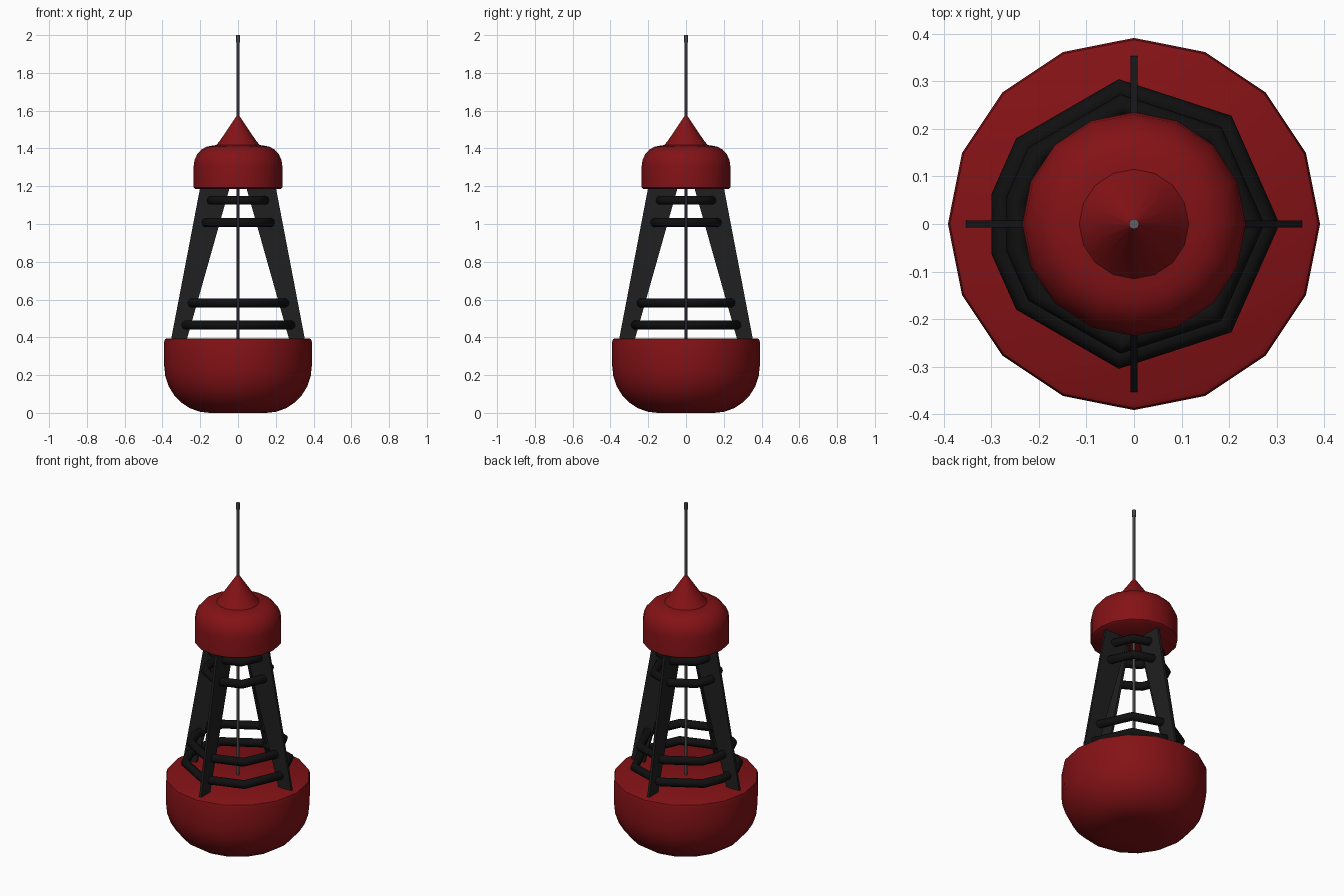
import bpy, bmesh
from math import cos, sin, pi, radians

if "Cube" in bpy.data.objects:
    bpy.data.objects.remove(bpy.data.objects["Cube"])


def material(name, rgb):
    m = bpy.data.materials.new(name)
    m.diffuse_color = (*rgb, 1)
    m.use_nodes = True
    m.node_tree.nodes["Principled BSDF"].inputs["Base Color"].default_value = m.diffuse_color
    return m


RED = material("red_paint", (0.23, 0.006, 0.008))
FRAME = material("frame_black", (0.014, 0.014, 0.014))
RUBBER = material("rail_black", (0.005, 0.005, 0.005))
STEEL = material("mast_grey", (0.12, 0.12, 0.12))


def finish(name, bm, mat, angle=40):
    bmesh.ops.recalc_face_normals(bm, faces=bm.faces)
    me = bpy.data.meshes.new(name)
    bm.to_mesh(me)
    bm.free()
    me.materials.append(mat)
    ob = bpy.data.objects.new(name, me)
    bpy.context.collection.objects.link(ob)
    if angle:
        bpy.ops.object.select_all(action='DESELECT')
        ob.select_set(True)
        bpy.context.view_layer.objects.active = ob
        bpy.ops.object.shade_smooth_by_angle(angle=radians(angle))
    return ob


def bridge(bm, rings, closed=False):
    n = len(rings[0])
    pairs = list(zip(rings, rings[1:] + rings[:1])) if closed else list(zip(rings, rings[1:]))
    for a, b in pairs:
        for i in range(n):
            j = (i + 1) % n
            bm.faces.new((a[i], a[j], b[j], b[i]))


def lathe(name, profile, mat, sides=16):
    """Revolve (radius, z) points and cap both ends."""
    bm = bmesh.new()
    rings = [[bm.verts.new((r * cos(2 * pi * i / sides), r * sin(2 * pi * i / sides), z))
              for i in range(sides)] for r, z in profile]
    bridge(bm, rings)
    bm.faces.new(rings[0])
    bm.faces.new(rings[-1])
    return finish(name, bm, mat)


def arc(cx, cz, rx, rz, a0, a1, n):
    return [(cx + rx * cos(radians(a0 + (a1 - a0) * i / n)),
             cz + rz * sin(radians(a0 + (a1 - a0) * i / n))) for i in range(n + 1)]


# Rounded float
lathe("float_hull", arc(0.15, 0.25, 0.241, 0.25, -90, 0, 7)
      + [(0.391, 0.375), (0.387, 0.39), (0.377, 0.395)], RED)

# Domed cap with a pointed cone
lathe("top_cap", [(0.225, 1.185), (0.235, 1.193)]
      + arc(0.135, 1.305, 0.1, 0.11, 0, 90, 5)
      + [(0.115, 1.418), (0.095, 1.442), (0.009, 1.57)], RED)

# Central mast with a small tip collar
lathe("mast", [(0.009, 0.39), (0.009, 1.96), (0.011, 1.962), (0.011, 2.0)], STEEL, 8)

# Four flat tapering legs
for k in range(4):
    a = k * pi / 2
    t = 0.007
    bm = bmesh.new()
    outline = [(0.272, 0.385), (0.355, 0.385), (0.199, 1.2), (0.042, 1.2)]
    sides = [[bm.verts.new((r * cos(a) - s * sin(a), r * sin(a) + s * cos(a), z))
              for r, z in outline] for s in (-t, t)]
    bridge(bm, sides)
    bm.faces.new(sides[0])
    bm.faces.new(sides[1])
    finish(f"leg_{k + 1}", bm, FRAME, 0)

# Coarse, uneven ring rails around the legs
ANGLES = [radians(d) for d in (0, 48, 96, 144, 168, 192, 216, 264, 312)]
for k, (R, z) in enumerate([(0.282, 0.465), (0.25, 0.582), (0.174, 1.008), (0.144, 1.125)]):
    bm = bmesh.new()
    r = 0.024
    rings = [[bm.verts.new(((R + r * cos(2 * pi * j / 10)) * cos(a),
                            (R + r * cos(2 * pi * j / 10)) * sin(a),
                            z + r * sin(2 * pi * j / 10))) for j in range(10)] for a in ANGLES]
    bridge(bm, rings, closed=True)
    finish(f"ring_rail_{k + 1}", bm, RUBBER, 50)
